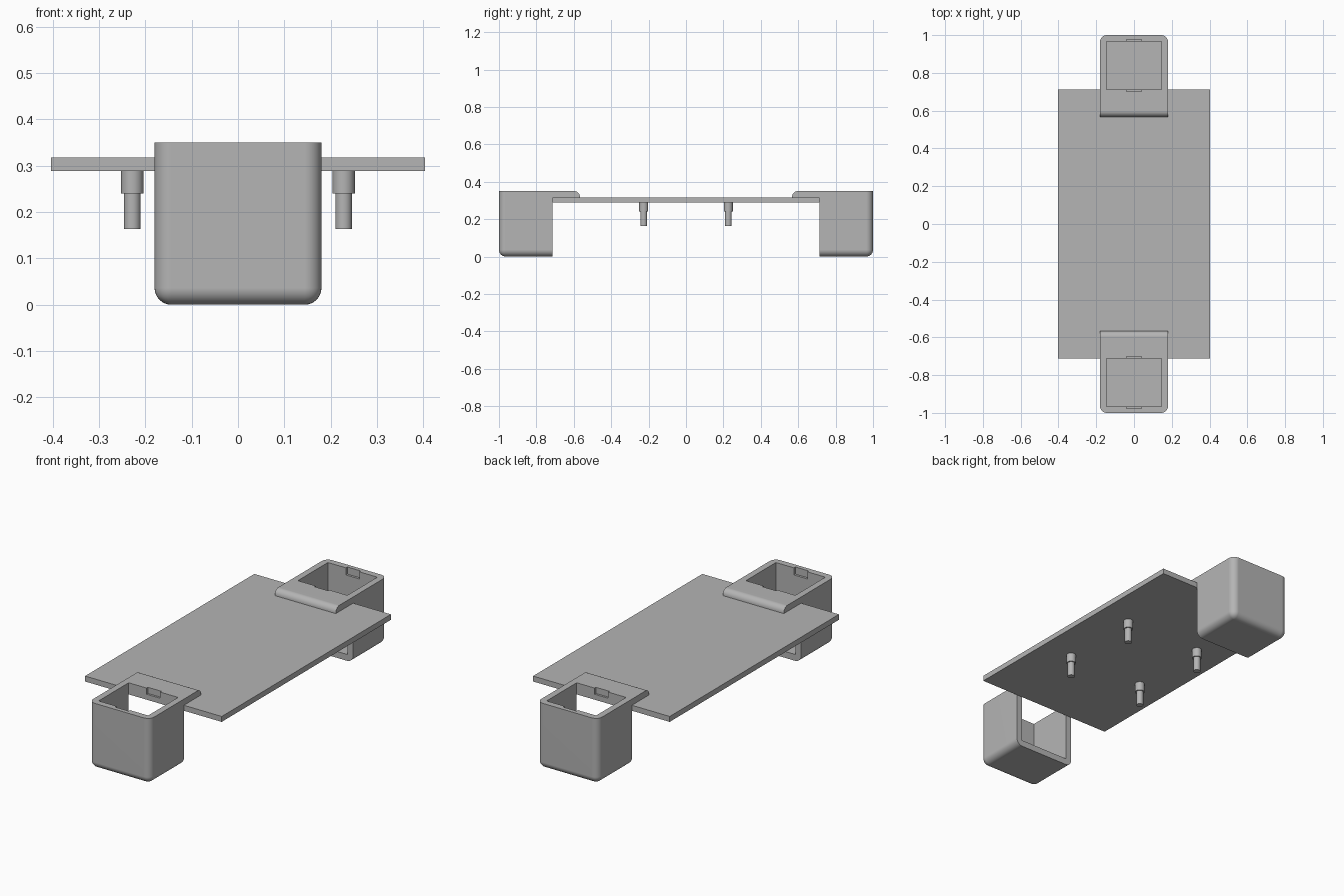
import bpy, bmesh, math
from mathutils import Matrix

if "Cube" in bpy.data.objects:
    bpy.data.objects.remove(bpy.data.objects["Cube"])

grey = bpy.data.materials.new("light grey")
grey.use_nodes = True
colour = (0.46, 0.46, 0.46, 1)
grey.diffuse_color = colour
grey.node_tree.nodes["Principled BSDF"].inputs["Base Color"].default_value = colour

END, TIP, TOP = 0.713, 1.0, 0.35      # plate end, outer tip, rim height
HALF, WALL, ROUND = 0.18, 0.034, 0.036
PLATE_LOW, PLATE_TOP = 0.288, 0.317


def box_mesh(x, y0, y1, z0, z1):
    bm = bmesh.new()
    bmesh.ops.create_cube(bm, size=1)
    for v in bm.verts:
        v.co.x *= 2 * x
        v.co.y = y0 if v.co.y < 0 else y1
        v.co.z = z0 if v.co.z < 0 else z1
    return bm


def round_edges(bm, rule, radius):
    edges = [e for e in bm.edges if rule(*[v.co for v in e.verts])]
    bmesh.ops.bevel(bm, geom=edges, offset=radius, segments=8, profile=0.5, affect='EDGES')


def finish(bm, name):
    bmesh.ops.recalc_face_normals(bm, faces=bm.faces)
    mesh = bpy.data.meshes.new(name)
    bm.to_mesh(mesh)
    bm.free()
    mesh.materials.append(grey)
    obj = bpy.data.objects.new(name, mesh)
    bpy.context.collection.objects.link(obj)
    return obj


def select(obj):
    bpy.ops.object.select_all(action='DESELECT')
    obj.select_set(True)
    bpy.context.view_layer.objects.active = obj


def smooth(obj):
    select(obj)
    bpy.ops.object.shade_smooth_by_angle(angle=math.radians(35))
    obj.modifiers.new("even shading", 'WEIGHTED_NORMAL').keep_sharp = True


def cut(obj, cutter):
    select(obj)
    mod = obj.modifiers.new("cut", 'BOOLEAN')
    mod.operation, mod.solver, mod.object = 'DIFFERENCE', 'EXACT', cutter
    bpy.ops.object.modifier_apply(modifier=mod.name)


# Flat deck plate
finish(box_mesh(0.403, -END, END, PLATE_LOW, PLATE_TOP), "deck_plate")

# Cutters: open cavity and the small notches in the rim
cavity = finish(box_mesh(HALF - WALL, -TIP + WALL, -0.5, WALL, 0.5), "cavity_cutter")
notch = finish(box_mesh(0.04, -0.978, -0.702, 0.312, 0.5), "notch_cutter")

# Hollow cup, open on top and towards the deck
bm = box_mesh(HALF, -TIP, -END, 0, TOP)
round_edges(bm, lambda a, b: (a.z < 0.01 and b.z < 0.01 and not (a.y > -0.8 and b.y > -0.8))
            or (a.y < -0.9 and b.y < -0.9 and abs(a.x - b.x) < 0.01), ROUND)
cup = finish(bm, "front_cup")
cut(cup, cavity)
cut(cup, notch)

# Lip resting on the deck, rounded along its inner top edge
bm = box_mesh(HALF, -END, -0.567, PLATE_TOP, TOP)
round_edges(bm, lambda a, b: min(a.y, b.y) > -0.6 and min(a.z, b.z) > TOP - 0.01, 0.031)
lip = finish(bm, "front_lip")
cut(lip, notch)

for cutter in (cavity, notch):
    bpy.data.objects.remove(cutter)

# Matching cup and lip at the back
for part in (cup, lip):
    smooth(part)
    back = part.copy()
    back.data = part.data.copy()
    back.name = part.name.replace("front", "back")
    back.rotation_euler.z = math.pi
    bpy.context.collection.objects.link(back)

# Stepped pegs under the deck
for sx, side in ((1, "left"), (-1, "right")):
    for sy, place in ((-1, "front"), (1, "back")):
        for part, radius, z0, z1 in (("collar", 0.024, 0.24, PLATE_LOW), ("pin", 0.018, 0.163, 0.24)):
            bm = bmesh.new()
            bmesh.ops.create_cone(
                bm, cap_ends=True, segments=32, radius1=radius, radius2=radius, depth=z1 - z0,
                matrix=Matrix.Translation((sx * 0.228, sy * 0.226, (z0 + z1) / 2)))
            smooth(finish(bm, f"{place}_{side}_peg_{part}"))
